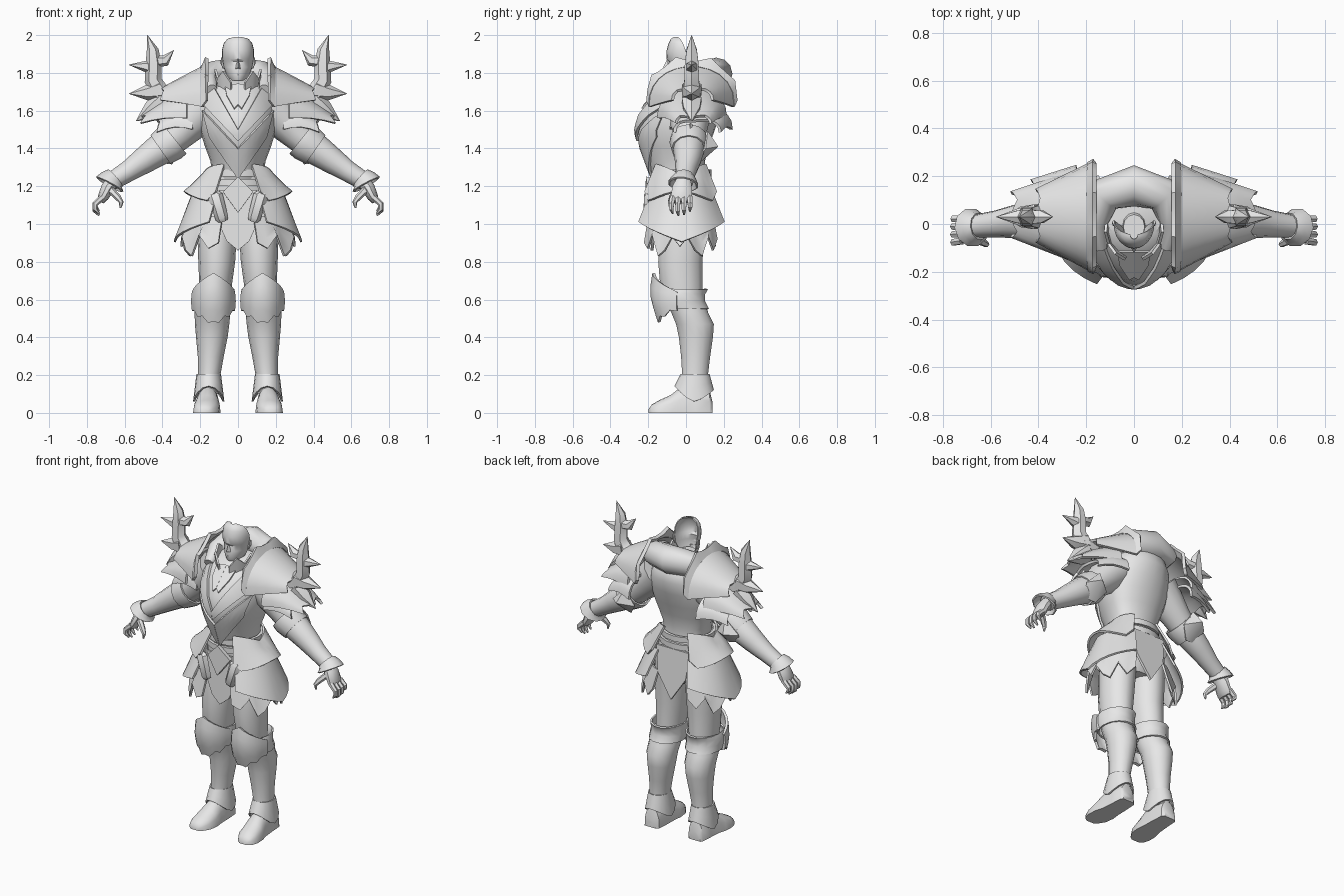
import bpy, bmesh
from math import sin, cos, pi, asin, radians
from mathutils import Vector

STEEL = bpy.data.materials.new("grey_steel")
STEEL.diffuse_color = (0.8, 0.8, 0.8, 1)


def lerp(a, b, t):
    return a + (b - a) * t


def build(name, verts, faces, thick=0, mirror=True, angle=40):
    me = bpy.data.meshes.new(name)
    me.from_pydata([tuple(v) for v in verts], [], faces)
    ob = bpy.data.objects.new(name, me)
    bpy.context.collection.objects.link(ob)
    if thick:
        m = ob.modifiers.new("thickness", 'SOLIDIFY')
        m.thickness, m.offset = thick, 0
    if mirror:
        m = ob.modifiers.new("mirror", 'MIRROR')
        m.use_mirror_merge = False
    dg = bpy.context.evaluated_depsgraph_get()
    me = bpy.data.meshes.new_from_object(ob.evaluated_get(dg))
    ob.modifiers.clear()
    ob.data = me
    bm = bmesh.new()
    bm.from_mesh(me)
    bmesh.ops.recalc_face_normals(bm, faces=bm.faces)
    bm.to_mesh(me)
    bm.free()
    me.materials.clear()
    me.materials.append(STEEL)
    bpy.ops.object.select_all(action='DESELECT')
    ob.select_set(True)
    bpy.context.view_layer.objects.active = ob
    bpy.ops.object.shade_smooth_by_angle(angle=radians(angle))
    return ob


def loft(name, rings, mirror=True, closed=True, thick=0):
    n = len(rings[0])
    verts = [p for r in rings for p in r]
    faces = [(k * n + i, k * n + (i + 1) % n, (k + 1) * n + (i + 1) % n, (k + 1) * n + i)
             for k in range(len(rings) - 1) for i in range(n if closed else n - 1)]
    if closed and not thick:
        faces += [tuple(range(n)), tuple(range(len(verts) - n, len(verts)))]
    return build(name, verts, faces, thick, mirror)


def sheet(name, f, nu, nv, thick=.014, mirror=True, closed=False):
    """Curved plate from a surface function of u and v in 0..1"""
    rings = [[f(i / nu, k / nv) for i in range(nu if closed else nu + 1)] for k in range(nv + 1)]
    return loft(name, rings, mirror, closed, thick)


def oval(z, x0, x1, y0, y1, n=14):
    cx, cy, rx, ry = (x0 + x1) / 2, (y0 + y1) / 2, (x1 - x0) / 2, (y1 - y0) / 2
    return [(cx + rx * cos(2 * pi * i / n), cy + ry * sin(2 * pi * i / n), z) for i in range(n)]


def tube(name, path, radii, n=8, ref=(0, 1, 0), mirror=True, thick=0):
    P = [Vector(p) for p in path]
    rings = []
    for i, p in enumerate(P):
        t = (P[min(i + 1, len(P) - 1)] - P[max(i - 1, 0)]).normalized()
        a = Vector(ref).cross(t).normalized()
        b = t.cross(a)
        r = radii[i] if isinstance(radii[i], tuple) else (radii[i], radii[i])
        rings.append([p + a * r[0] * cos(2 * pi * k / n) + b * r[1] * sin(2 * pi * k / n) for k in range(n)])
    return loft(name, rings, mirror, True, thick)


def panel(name, pts, thick=.014, mirror=False):
    return build(name, pts, [tuple(range(len(pts)))], thick, mirror)


# torso: z, half width, front y, back y
TORSO = [(1.2, .15, -.15, .11), (1.26, .14, -.18, .1), (1.33, .145, -.205, .1), (1.41, .175, -.235, .12),
         (1.49, .2, -.258, .15), (1.58, .21, -.24, .18), (1.66, .2, -.19, .2), (1.72, .17, -.13, .19),
         (1.77, .11, -.06, .15)]


def torso_row(z):
    for a, b in zip(TORSO, TORSO[1:]):
        if z <= b[0]:
            t = max(0, (z - a[0]) / (b[0] - a[0]))
            return [lerp(p, q, t) for p, q in zip(a, b)]
    return TORSO[-1]


def torso_pt(t, z):
    _, w, y0, y1 = torso_row(z)
    c = cos(t)
    return (w * sin(t), -abs(y0) * c ** 1.15 if c > 0 else y1 * abs(c) ** .8, z)


def chest(x, z, out=.012):
    w = torso_row(z)[1]
    return (x, torso_pt(asin(max(-1, min(1, x / w))), z)[1] - out, z)


loft("torso", [[torso_pt(2 * pi * i / 20, r[0]) for i in range(20)] for r in TORSO], False)
sheet("lapel", lambda u, v: chest(lerp(lerp(.19, .13, v), 0, u), lerp(lerp(1.64, 1.73, v), lerp(1.44, 1.5, v), u)), 6, 2)
sheet("breast_plate", lambda u, v: chest(lerp(.185, 0, u) * lerp(1, .8, v),
      lerp(lerp(1.6, 1.46, v), lerp(1.4, 1.24, v), u), .008), 6, 4)
# ragged scarf and standing collar at the neck
panel("scarf", [chest(x, z, .012) for x, z in ((0, 1.74), (.07, 1.73), (.06, 1.68), (.02, 1.61), (0, 1.63))], .01, True)


def neck_collar(u, v):
    a = radians(lerp(-72, 60, u))
    tip = (.07, .13, .09, .14, .1, .13, .08)[round(u * 6)]
    return ((.105 + .015 * v) * cos(a), -.02 + (.12 + .015 * v) * sin(a), 1.68 + tip * v)


sheet("neck_collar", neck_collar, 6, 2, .012)
# padded collar behind the head
tube("back_collar", [(x, y, z) for x, y, z in ((-.14, -.1, 1.71), (-.16, 0, 1.76), (-.13, .12, 1.785), (0, .16, 1.795),
     (.13, .12, 1.785), (.16, 0, 1.76), (.14, -.1, 1.71))], [.03, .05, .078, .086, .078, .05, .03], 12, (0, 0, 1), False)

# face shell, open at the back: z, half width, front y, rear edge y
FACE = [(1.76, .036, -.088, -.03), (1.79, .058, -.1, -.005), (1.83, .073, -.095, .005), (1.862, .078, -.089, .005),
        (1.875, .081, -.101, .005), (1.92, .082, -.099, -.002), (1.955, .073, -.09, -.015), (1.978, .054, -.078, -.03),
        (1.988, .015, -.062, -.045)]
loft("face", [[(w * cos(pi * i / 12), lerp(b, a, sin(pi * i / 12)), z) for i in range(13)] for z, w, a, b in FACE],
     False, False, .006)
loft("neck", [oval(z, -w, w, a, b, 12) for z, w, a, b in ((1.68, .07, -.06, .08), (1.74, .052, -.06, .06),
     (1.79, .045, -.065, .04))], False)
build("nose", [(0, -.098, 1.875), (-.017, -.09, 1.82), (.017, -.09, 1.82), (0, -.122, 1.828)],
      [(0, 1, 3), (0, 3, 2), (1, 2, 3), (0, 2, 1)], 0, False)
tube("ear", [(.076, 0, 1.825), (.084, .003, 1.85), (.086, .005, 1.88)], [(.005, .008), (.008, .014), (.005, .01)], 6)
sheet("mouth", lambda u, v: (lerp(-.024, .024, u), -.1 + .02 * (2 * u - 1) ** 2, lerp(1.787, 1.796, v)), 4, 1, .008, False)


# shoulder armour: arches running front to back, lofted outwards
def arch(name, inner, outer, jag=0.0, swell=.02, thick=.016):
    def f(u, v):
        x, y0, y1, zb, zt = [lerp(a, b, v) for a, b in zip(inner, outer)]
        a = pi * u ** 1.1
        flare = jag * v * (abs(u * 4 % 2 - 1) - .5)
        return (x + flare, lerp(y0, y1, (1 - cos(a)) / 2), zb + (zt - zb) * sin(a) ** .8 + swell * sin(pi * v) - flare * .5)
    sheet(name, f, 12, 4, thick)


arch("upper_pauldron", (.185, -.19, .25, 1.62, 1.83), (.4, -.07, .14, 1.66, 1.715), .02, .002)
arch("lower_pauldron", (.27, -.145, .21, 1.56, 1.71), (.5, -.05, .13, 1.54, 1.57), .03, .012)
arch("arm_pauldron", (.24, -.08, .24, 1.5, 1.62), (.42, -.06, .18, 1.49, 1.55), .02)


def rim(u, v):
    a = pi * u ** 1.1
    spike = .055 * v * (1.1 if round(u * 12) % 3 == 2 else .6)
    return (.19 - .025 * v, lerp(-.19, .25, (1 - cos(a)) / 2) * (1 + .06 * v), 1.62 + .21 * sin(a) ** .8 + spike)


sheet("pauldron_rim", rim, 12, 2, .02)
# branching shoulder horn
H = .03
for name, pts, rad in (
        ("horn_stem", ((.33, 1.67), (.41, 1.69), (.45, 1.76), (.447, 1.85), (.452, 1.92), (.48, 2.0)), (.05, .055, .045, .042, .032, .001)),
        ("horn_inner_prong", ((.45, 1.86), (.385, 1.865), (.34, 1.92)), (.034, .03, .001)),
        ("horn_upper_prong", ((.43, 1.82), (.49, 1.835), (.578, 1.843)), (.038, .03, .001)),
        ("horn_middle_prong", ((.41, 1.71), (.48, 1.695), (.577, 1.69)), (.06, .042, .001)),
        ("horn_lower_prong", ((.4, 1.65), (.46, 1.6), (.54, 1.545)), (.06, .05, .001))):
    tube(name, [(x, H, z) for x, z in pts], rad, 6)

# arms and hands
tube("upper_arm", [(.17, .02, 1.62), (.24, .02, 1.55), (.31, .02, 1.48), (.4, .015, 1.4)], [.12, .105, .088, .075], 12)
tube("forearm", [(.35, .015, 1.435), (.42, .015, 1.39), (.5, .01, 1.335), (.58, 0, 1.28), (.67, -.01, 1.225)],
     [.085, .083, .07, .056, .048], 12)
tube("elbow_cuff", [(.335, .015, 1.45), (.36, .015, 1.43), (.41, .015, 1.395)], [.094, .096, .086], 12, thick=.012)
panel("cuff_spur", [(.34, .0, 1.51), (.41, .03, 1.53), (.44, .02, 1.46), (.38, -.03, 1.49)], mirror=True)
build("elbow_guard", [(.3, .1, 1.39), (.36, .11, 1.49), (.45, .1, 1.4), (.35, .06, 1.32), (.42, .05, 1.33), (.385, .165, 1.41)],
      [(0, 1, 5), (1, 2, 5), (2, 4, 5), (4, 3, 5), (3, 0, 5)], .012)
tube("wrist_cuff", [(.65, -.01, 1.245), (.668, -.012, 1.23), (.68, -.015, 1.208)], [.052, .064, .078], 10, thick=.01)
tube("palm", [(.66, -.012, 1.23), (.69, -.02, 1.19), (.715, -.025, 1.14), (.725, -.025, 1.115)],
     [(.036, .04), (.036, .055), (.028, .058), (.015, .05)], 10)
for i, y in enumerate((-.07, -.04, -.01, .02)):
    d = (.0, -.01, -.005, .012)[i]
    tube("finger_%d" % (i + 1), [(.72, y, 1.14), (.757, y * 1.1, 1.105), (.757, y * 1.1, 1.08 + d), (.735, y, 1.055 + d)],
         [.017, .015, .013, .005], 6)
tube("thumb", [(.675, -.05, 1.18), (.635, -.075, 1.14), (.618, -.085, 1.115), (.622, -.085, 1.085)], [.02, .017, .013, .005], 6)

# hips, belt and cloth
loft("hips", [oval(z, -w, w, a, b, 18) for z, w, a, b in
     ((.96, .1, -.1, .08), (1.03, .19, -.14, .12), (1.15, .19, -.15, .13), (1.27, .155, -.16, .115))], False)
for z, w in ((1.22, .172), (1.27, .16)):
    sheet("belt_%d" % (z * 100), lambda u, v: (w * cos(2 * pi * u), -.025 + .15 * sin(2 * pi * u), z + .035 * (v - .5)),
          20, 1, .018, False, True)
panel("buckle", [(0, -.2, 1.25), (.08, -.185, 1.17), (0, -.205, 1.06), (-.08, -.185, 1.17)], .025)
panel("front_cloth", [(-.1, -.165, 1.18), (.1, -.165, 1.18), (.11, -.165, 1.02), (.06, -.175, .91), (0, -.18, .86),
      (-.06, -.175, .91), (-.11, -.165, 1.02)], .016)
panel("back_cloth", [(-.12, .125, 1.2), (.12, .125, 1.2), (.1, .14, 1.03), (0, .15, .88), (-.1, .14, 1.03)], .016)
tube("hip_pouch", [(.13, -.195, 1.165), (.12, -.2, 1.15), (.085, -.205, 1.03), (.08, -.2, 1.015)],
     [(.025, .015), (.04, .025), (.035, .025), (.025, .015)], 6)


# hip plates in three tiers, wrapped around the sides
def tier(name, a0, a1, top, bot, z0, z1, nu=12):
    def f(u, v):
        a = radians(lerp(a0, a1, u))
        return (lerp(top[0], bot[0], v) * cos(a), -.025 + lerp(top[1], bot[1], v) * sin(a), lerp(z0(u), z1(u), v))
    sheet(name, f, nu, 3, .012)


tier("upper_hip_plate", -66, 62, (.175, .145), (.285, .21), lambda u: 1.26 + .055 * abs(cos(pi * u)),
     lambda u: 1.12 + .05 * sin(pi * u) ** 2 + (.05 if u in (0, 1) else 0))
tier("middle_hip_plate", -63, 64, (.235, .18), (.335, .25), lambda u: 1.17,
     lambda u: lerp(1.01, .905, 1 - abs(2 * u - 1)))
tier("ragged_hip_plate", -70, 66, (.24, .18), (.3, .205), lambda u: 1.04,
     lambda u: (.9, .87, .94, .83, .86, .93, .88, .93, .86, .83, .93, .86, .92)[round(u * 12)])

# legs: z, inner x, outer x, front y, back y
loft("thigh", [oval(*r) for r in ((1.12, .01, .2, -.12, .11), (.95, .006, .215, -.145, .1), (.8, .015, .21, -.15, .09),
     (.68, .032, .205, -.14, .09), (.55, .04, .2, -.11, .09))])
loft("shin", [oval(*r) for r in ((.6, .04, .225, -.11, .1), (.53, .04, .23, -.08, .12), (.47, .046, .228, -.055, .15),
     (.4, .055, .222, -.04, .145), (.3, .075, .213, -.028, .13), (.2, .093, .212, -.022, .118), (.1, .095, .21, -.03, .125))])
loft("knee_band", [oval(*r) for r in ((.655, .024, .228, -.14, .115), (.63, .02, .238, -.15, .1), (.59, .02, .238, -.15, .1),
     (.55, .026, .234, -.12, .12))], thick=.01)


def knee(u, v):
    s = abs(2 * u - 1)
    a = radians(lerp(-170, -10, u))
    bulge = .014 * sin(pi * v) - .05 * max(0, v - .4) * (1 - s)
    return (.13 + (.108 + bulge * .3) * cos(a), -.02 + (.15 + bulge) * sin(a),
            lerp(.64 + .1 * (1 - s), .54 - .075 * (1 - s) + (.02 if round(u * 10) % 2 else 0), v))


sheet("knee_plate", knee, 10, 4, .016)


def ankle(u, v):
    a = 2 * pi * u
    low = .06 + .08 * max(0, -sin(a)) ** 1.5 + .06 * max(0, sin(a)) ** 1.5
    return (.155 + lerp(.06, .078, v) * cos(a), lerp(.048, .043, v) + lerp(.072, .1, v) * sin(a), lerp(.205, low, v))


sheet("ankle_cuff", ankle, 16, 2, .01, True, True)
# pointed boots: y, inner x, outer x, top z
loft("foot", [[(lerp(x0, x1, .5 - .5 * cos(pi * i / 8)), y, h * sin(pi * i / 8) ** .7) for i in range(9)] for y, x0, x1, h in
     ((.14, .12, .2, .06), (.125, .105, .21, .12), (.05, .1, .215, .15), (-.03, .098, .222, .135), (-.08, .092, .236, .095),
      (-.14, .1, .238, .068), (-.18, .125, .225, .045), (-.198, .15, .2, .02))])
